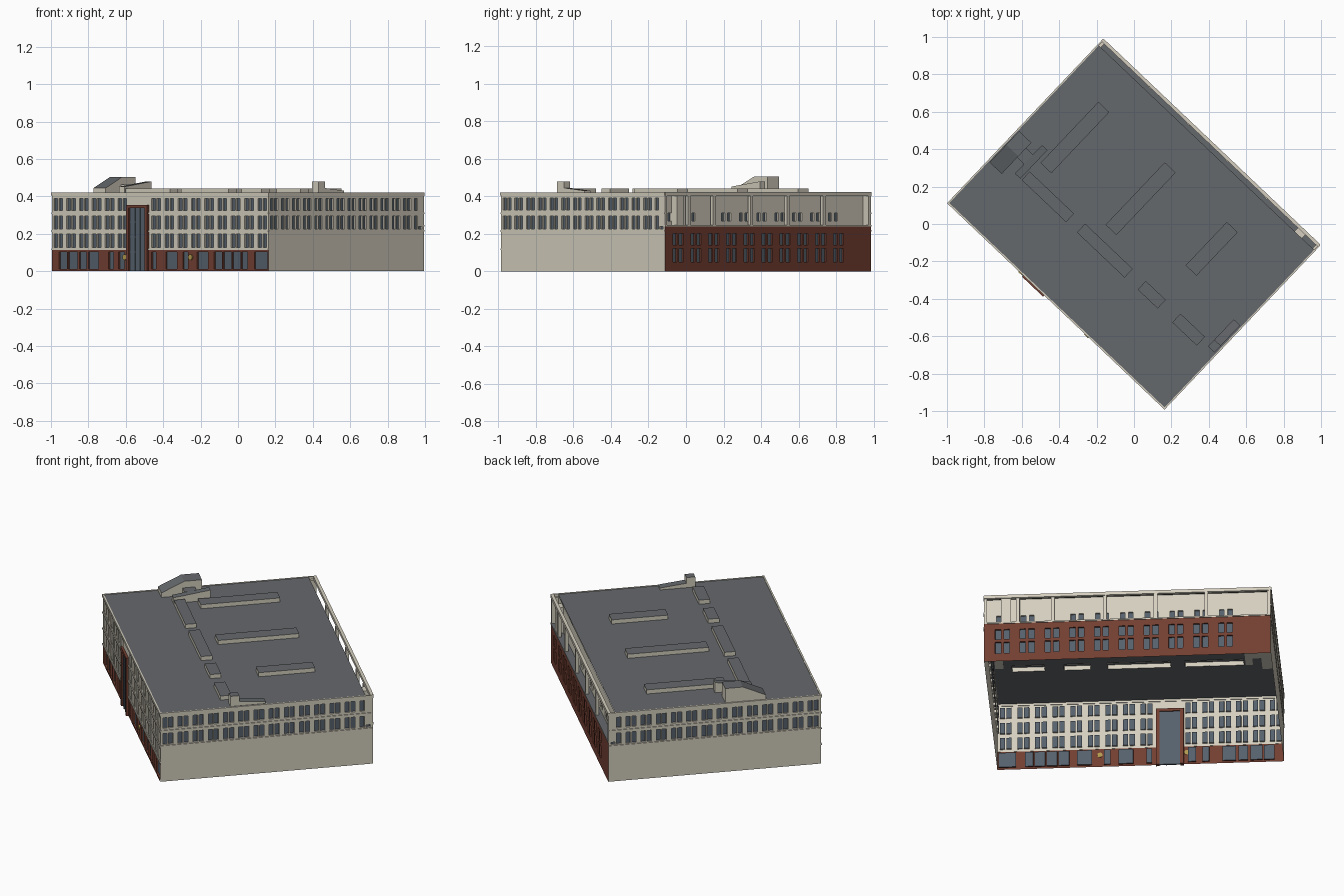
import bpy, bmesh, math
from mathutils import Matrix, Vector

if "Cube" in bpy.data.objects:
    bpy.data.objects.remove(bpy.data.objects["Cube"])

L, D = 1.595, 1.205          # front length, side depth
ROOF, LEDGE, REC = 0.415, 0.245, 0.04
BASE = Matrix.Rotation(math.radians(-43.5), 4, 'Z') @ Matrix.Translation((-L / 2, -D / 2, 0))


def material(name, rgb):
    m = bpy.data.materials.new(name)
    m.diffuse_color = (*rgb, 1)
    m.use_nodes = True
    m.node_tree.nodes["Principled BSDF"].inputs["Base Color"].default_value = m.diffuse_color
    return m


CREAM = material("cream", (0.66, 0.62, 0.52))
BRICK = material("brick", (0.17, 0.05, 0.032))
GLASS = material("glass", (0.09, 0.12, 0.15))
GREY = material("roof_grey", (0.13, 0.14, 0.15))
GOLD = material("gold", (0.45, 0.32, 0.08))


def frame(x, y, turns):
    # side frame: x runs right seen from outside, y runs inward
    return BASE @ Matrix.Translation((x, y, 0)) @ Matrix.Rotation(turns * math.pi / 2, 4, 'Z')


FRONT, RIGHT, BACK, LEFT = frame(0, 0, 0), frame(L, 0, 1), frame(L, D, 2), frame(0, D, 3)


def finish(bm, name, F, mats):
    me = bpy.data.meshes.new(name)
    bm.to_mesh(me)
    bm.free()
    for m in mats:
        me.materials.append(m)
    ob = bpy.data.objects.new(name, me)
    bpy.context.collection.objects.link(ob)
    ob.matrix_world = F
    return ob


def sheet(name, F, rect, holes, mat, y=0.0, reveal=0.01, glazed=True):
    # flat wall with rectangular openings, reveals and recessed panes
    x0, x1, z0, z1 = rect
    xs = sorted({x0, x1} | {round(v, 5) for h in holes for v in h[:2]})
    zs = sorted({z0, z1} | {round(v, 5) for h in holes for v in h[2:]})
    bm = bmesh.new()

    def quad(pts, mi=0):
        bm.faces.new([bm.verts.new(p) for p in pts]).material_index = mi

    for a, b in zip(xs, xs[1:]):
        for c, d in zip(zs, zs[1:]):
            mx, mz = (a + b) / 2, (c + d) / 2
            if not any(h[0] < mx < h[1] and h[2] < mz < h[3] for h in holes):
                quad([(a, y, c), (b, y, c), (b, y, d), (a, y, d)])
    if glazed:
        r = y + reveal
        for a, b, c, d in holes:
            quad([(a, r, c), (b, r, c), (b, r, d), (a, r, d)], 1)
            ring = [(a, c), (b, c), (b, d), (a, d)]
            for (p, q), (s, t) in zip(ring, ring[1:] + ring[:1]):
                quad([(p, y, q), (p, r, q), (s, r, t), (s, y, t)])
    bmesh.ops.remove_doubles(bm, verts=bm.verts, dist=1e-5)
    return finish(bm, name, F, [mat, GLASS])


def boxes(name, F, items, mat, top=None, open_bottom=False):
    # each item: x0,x1,y0,y1,z0,z1 and optional top height at the y1 end
    bm = bmesh.new()
    for x0, x1, y0, y1, z0, z1, *end in items:
        z2 = end[0] if end else z1
        v = [bm.verts.new(p) for p in (
            (x0, y0, z0), (x1, y0, z0), (x1, y1, z0), (x0, y1, z0),
            (x0, y0, z1), (x1, y0, z1), (x1, y1, z2), (x0, y1, z2))]
        for f in ((0, 1, 5, 4), (1, 2, 6, 5), (2, 3, 7, 6), (3, 0, 4, 7)):
            bm.faces.new([v[i] for i in f])
        bm.faces.new(v[4:]).material_index = 1
        if not open_bottom:
            bm.faces.new(v[3::-1])
    return finish(bm, name, F, [mat, top or mat])


def pairs(centres, rows, w, gap):
    return [(c + s, c + s + w, z0, z1) for c in centres
            for s in (-gap / 2 - w, gap / 2) for z0, z1 in rows]


# front facade: brick ground floor, three cream storeys
ROWS = [(0.128, 0.198), (0.226, 0.294), (0.326, 0.39)]
PX = L / 215
door0, door1 = 0.557, 0.712
cs = [(6 + 12.7 * i) * PX for i in range(6)] + [(103 + 13.2 * i) * PX for i in range(9)]
sheet("front_upper_wall", FRONT, (0, L, 0.115, ROOF),
      pairs(cs, ROWS, 0.028, 0.009), CREAM)
shops = [(7, 15), (16, 25), (27, 34), (36, 46), (56, 61), (66, 72), (99, 103), (113, 124),
         (130, 135), (144, 155), (161, 169), (170, 178), (179, 187), (188, 194), (201, 214)]
sheet("front_ground_wall", FRONT, (0, L, 0, 0.115),
      [(a * PX, b * PX, 0.012, 0.103) for a, b in shops], BRICK, y=-0.001)
boxes("front_bands", FRONT, [(a, b, -0.005, 0, z, z + 0.008)
      for z in (0.113, 0.21, 0.306) for a, b in ((0, door0), (door1, L))], CREAM)

# tall entrance bay
boxes("entrance_frame", FRONT, [(door0, door0 + 0.02, -0.014, 0.012, 0, 0.355),
      (door1 - 0.02, door1, -0.014, 0.012, 0, 0.355),
      (door0 + 0.02, door1 - 0.02, -0.014, 0.012, 0.338, 0.355)], BRICK)
boxes("entrance_glass", FRONT, [(door0 + 0.02, door1 - 0.02, -0.004, 0.006, 0, 0.338)], GLASS)
dw = (door1 - door0 - 0.04) / 3
boxes("entrance_bars", FRONT,
      [(door0 + 0.018 + dw * i, door0 + 0.022 + dw * i, -0.008, -0.003, 0, 0.338) for i in (1, 2)] +
      [(door0 + 0.02, door1 - 0.02, -0.006, -0.003, z, z + 0.005) for z in (0.1, 0.18, 0.26)], GLASS)

# round wall lamps
for i, s in enumerate((0.54, 1.024)):
    bm = bmesh.new()
    bmesh.ops.create_cone(bm, cap_ends=True, segments=16, radius1=0.015, radius2=0.015, depth=0.01,
                          matrix=Matrix.Translation((s, -0.004, 0.075)) @ Matrix.Rotation(math.pi / 2, 4, 'X'))
    finish(bm, f"wall_lamp_{i + 1}", FRONT, [GOLD])

# two side facades, blank below
for name, F in (("right", RIGHT), ("left", LEFT)):
    step = D / 14
    sheet(name + "_wall", F, (0, D, 0, ROOF),
          pairs([step * (i + 0.5) for i in range(14)], ROWS[1:], 0.025, 0.008), CREAM)
    boxes(name + "_bands", F, [(0, D, -0.004, 0, z, z + 0.008) for z in (0.213, 0.306)], CREAM)

# back facade: brick below, recessed cream gallery above
def back_s(px):
    return (px - 668) / 204 * L

bc = [back_s(681 + 17.65 * i) for i in range(10)]
sheet("back_brick_wall", BACK, (0, L, 0, LEDGE),
      pairs(bc, [(0.05, 0.122), (0.14, 0.203)], 0.032, 0.016), BRICK)
sheet("back_upper_wall", BACK, (0, L, LEDGE, ROOF),
      pairs([c for i, c in enumerate(bc) if i != 2], [(0.268, 0.312)], 0.026, 0.02), CREAM, y=REC)
boxes("gallery_ledge", BACK, [(0, L, -0.004, REC, LEDGE - 0.005, LEDGE + 0.003)], CREAM, GREY)
posts = [back_s(p) for p in (692, 717, 754, 790, 826)]
boxes("gallery_posts", BACK, [(p - 0.01, p + 0.01, 0, 0.018, LEDGE, 0.405) for p in posts] +
      [(back_s(680), back_s(687), 0.002, REC, LEDGE, 0.405), (0, 0.015, 0, REC, LEDGE, 0.405),
       (L - 0.02, L, 0, REC, LEDGE, 0.405)], CREAM)
boxes("gallery_beam", BACK, [(0, L, -0.004, 0.014, 0.402, 0.422)], CREAM)

# roof with openings below the rooflights
lights = [(0.21, 0.29, 0.495, 0.945), (0.69, 0.77, 0.495, 0.955), (1.15, 1.23, 0.632, 0.952),
          (0.20, 0.527, 0.36, 0.422), (0.607, 0.958, 0.36, 0.424),
          (1.053, 1.2, 0.362, 0.425), (1.308, 1.488, 0.362, 0.426)]
sheet("roof", BASE @ Matrix.Translation((0, 0, 0.418)) @ Matrix.Rotation(-math.pi / 2, 4, 'X'),
      (0, L, 0, D - REC), lights, GREY, glazed=False)
boxes("rooflights", BASE, [(*r, 0.416, 0.443) for r in lights], CREAM, GREY, open_bottom=True)

# eaves cornice on three sides
boxes("front_cornice", FRONT, [(-0.004, L + 0.004, -0.005, 0.004, 0.405, 0.421)], CREAM)
boxes("side_cornices", BASE, [(-0.004, 0.004, 0, D, 0.405, 0.421),
                              (L - 0.004, L + 0.004, 0, D, 0.405, 0.421)], CREAM)

# stair housings on the roof
boxes("stair_house", BASE, [(0.01, 0.10, 0.31, 0.44, 0.416, 0.445, 0.505),
      (0.01, 0.10, 0.44, 0.54, 0.416, 0.505), (0.10, 0.15, 0.43, 0.5, 0.416, 0.465),
      (0.15, 0.19, 0.36, 0.57, 0.416, 0.452, 0.48)], CREAM, GREY)
boxes("vent_house", BASE, [(1.535, 1.582, 0.45, 0.6, 0.416, 0.445, 0.43),
      (1.535, 1.582, 0.40, 0.45, 0.416, 0.48)], CREAM, GREY)
